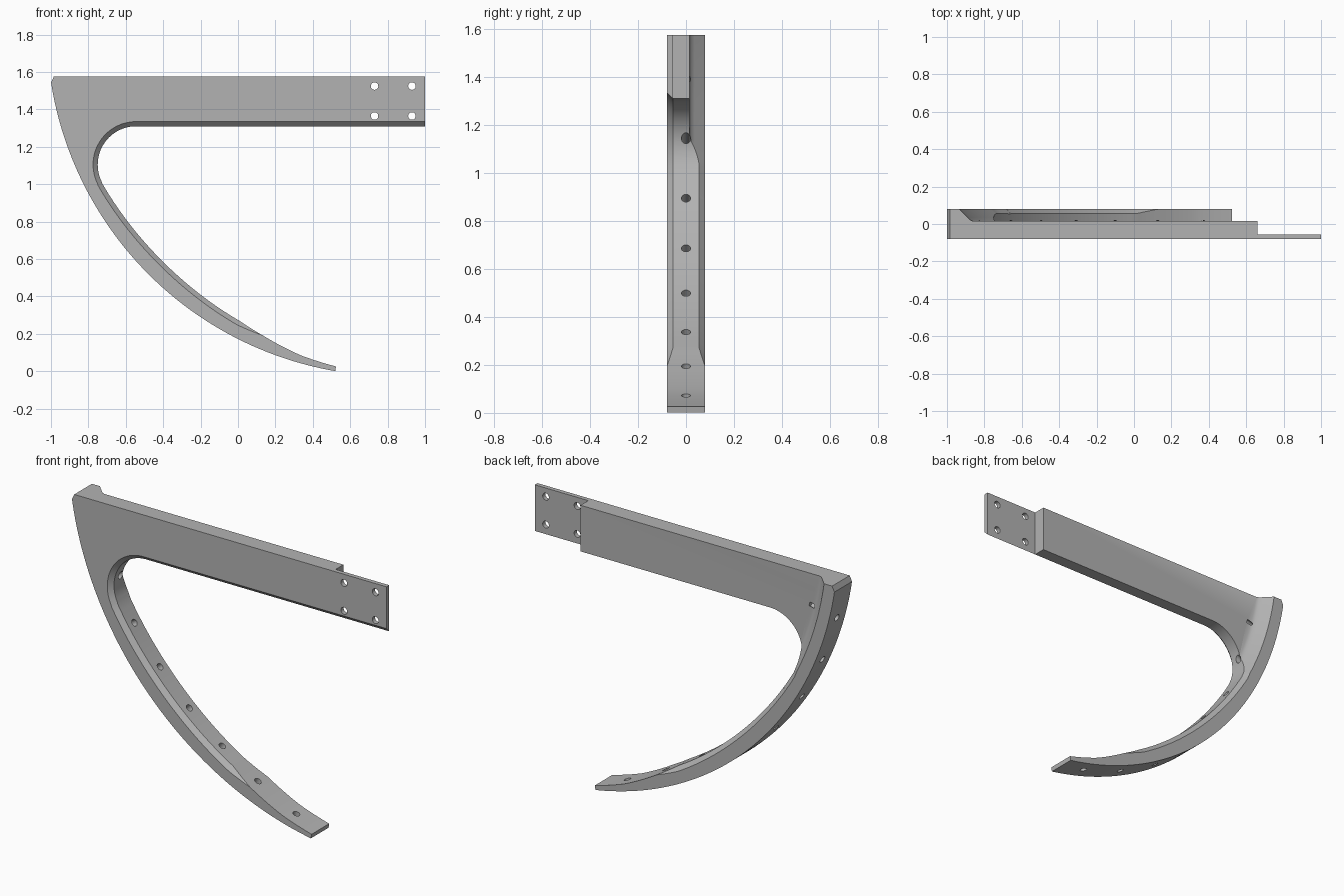
import bpy, bmesh, math
from mathutils import Matrix, Vector

cube = bpy.data.objects.get("Cube")
if cube:
    bpy.data.objects.remove(cube, do_unlink=True)

HALF = 0.08                       # half depth of the bracket
CX, CZ, R = 0.836, 1.832, 1.858   # circle of the outer rib edge
TIP, TOP = 9.8, 81.1              # rib start and end, degrees from straight down
HX, HZ, HR = -0.545, 1.105, 0.205 # inner hook arc
CHAMFER = 0.025
BACK = 0.015                      # rear face of the beam

mat = bpy.data.materials.new("mid grey")
mat.use_nodes = True
grey = (0.45, 0.45, 0.45, 1)
mat.diffuse_color = grey
mat.node_tree.nodes["Principled BSDF"].inputs["Base Color"].default_value = grey


def rib(deg, depth):
    """Point on the rib at an angle, measured inward from the outer edge."""
    a = math.radians(deg)
    return CX - (R - depth) * math.sin(a), CZ - (R - depth) * math.cos(a)


def spread(a, b, n):
    return [a + (b - a) * i / n for i in range(n + 1)]


def thickness(deg):
    """Rib thickness, thin at the tip and steady past the flare."""
    table = [(TIP, 0.025), (16, 0.041), (23.2, 0.073), (27.9, 0.09)]
    for (a, ta), (b, tb) in zip(table, table[1:]):
        if deg <= b:
            return ta + (tb - ta) * (deg - a) / (b - a)
    return 0.09 + 0.012 * math.sin(math.pi * (deg - 27.9) / (62.4 - 27.9))


def finish(name, bm):
    bmesh.ops.remove_doubles(bm, verts=bm.verts, dist=1e-5)
    bmesh.ops.recalc_face_normals(bm, faces=bm.faces)
    mesh = bpy.data.meshes.new(name)
    bm.to_mesh(mesh)
    bm.free()
    obj = bpy.data.objects.new(name, mesh)
    bpy.context.collection.objects.link(obj)
    mesh.materials.append(mat)
    return obj


def loft(name, loops):
    """Join matching loops of points and cap both ends."""
    bm = bmesh.new()
    rows = [[bm.verts.new(p) for p in loop] for loop in loops]
    n = len(rows[0])
    for lower, upper in zip(rows, rows[1:]):
        for i in range(n):
            j = (i + 1) % n
            bm.faces.new((lower[i], lower[j], upper[j], upper[i]))
    bm.faces.new(rows[0])
    bm.faces.new(rows[-1])
    return finish(name, bm)


# Outline entries: inner point, chamfered point, chamfer size
outline = []


def add(point, pulled=None, c=0.0):
    outline.append((point, pulled or point, c))


for d in spread(TIP, TOP, 60):
    add(rib(d, 0))
add((-0.985, 1.575))
add((1, 1.575))
add((1, 1.31), (1, 1.31 + CHAMFER), CHAMFER)
for d in spread(90, 205, 28):
    u, v = math.cos(math.radians(d)), math.sin(math.radians(d))
    big = HR + CHAMFER
    add((HX + HR * u, HZ + HR * v), (HX + big * u, HZ + big * v), CHAMFER)
for d in spread(62, 27.9, 30) + spread(27, 23.2, 4) + spread(22, TIP, 12):
    c = CHAMFER * min(1, max(0, (d - 23.2) / (27.9 - 23.2)))
    t = thickness(d)
    add(rib(d, t), rib(d, t - c), c)

# Main body, chamfered along the inside edge on both faces
body = loft("bracket", [
    [(q[0], -HALF, q[1]) for p, q, c in outline],
    [(p[0], c - HALF, p[1]) for p, q, c in outline],
    [(p[0], HALF - c, p[1]) for p, q, c in outline],
    [(q[0], HALF, q[1]) for p, q, c in outline]])


# Rear pocket: thins the beam and leaves a sloped rib at the back
def pocket_loop(y, depth):
    arc = [rib(d, depth) for d in spread(58, 90, 32)]
    return [(x, y, z) for x, z in arc + [(1.3, CZ), (1.3, 1.0)]]


pocket = loft("pocket_cutter", [pocket_loop(y, d) for y, d in (
    (0.1, 0.05), (0.035, 0.113), (0.022, 0.126), (BACK, 0.142))])

# Step that leaves the thin mounting tab
bm = bmesh.new()
bmesh.ops.create_cube(bm, size=1, matrix=Matrix.LocRotScale(
    Vector((0.91, 0.145, 1.45)), None, Vector((0.5, 0.4, 0.6))))
step = finish("tab_cutter", bm)

# Radial rib holes and tab bolt holes
bm = bmesh.new()


def drill(center, axis, radius, length):
    turn = Vector(axis).to_track_quat('Z', 'Y')
    bmesh.ops.create_cone(bm, cap_ends=True, segments=24, radius1=radius,
                          radius2=radius, depth=length,
                          matrix=Matrix.LocRotScale(Vector(center), turn, None))


for i in range(8):
    d = 14.8 + 8.62 * i
    x, z = rib(d, 0.06)
    drill((x, 0, z), (CX - x, 0, CZ - z), 0.019, 0.22)
for x in (0.73, 0.93):
    for z in (1.365, 1.525):
        drill((x, -0.07, z), (0, 1, 0), 0.02, 0.1)
holes = finish("hole_cutter", bm)

# Cut everything and shade
bpy.ops.object.select_all(action='DESELECT')
bpy.context.view_layer.objects.active = body
body.select_set(True)
for cutter in (pocket, step, holes):
    cutter.hide_render = True
    mod = body.modifiers.new(cutter.name, 'BOOLEAN')
    mod.operation = 'DIFFERENCE'
    mod.solver = 'EXACT'
    mod.object = cutter
    bpy.ops.object.modifier_apply(modifier=mod.name)
    bpy.data.objects.remove(cutter, do_unlink=True)
bpy.ops.object.shade_smooth_by_angle(angle=math.radians(25))
